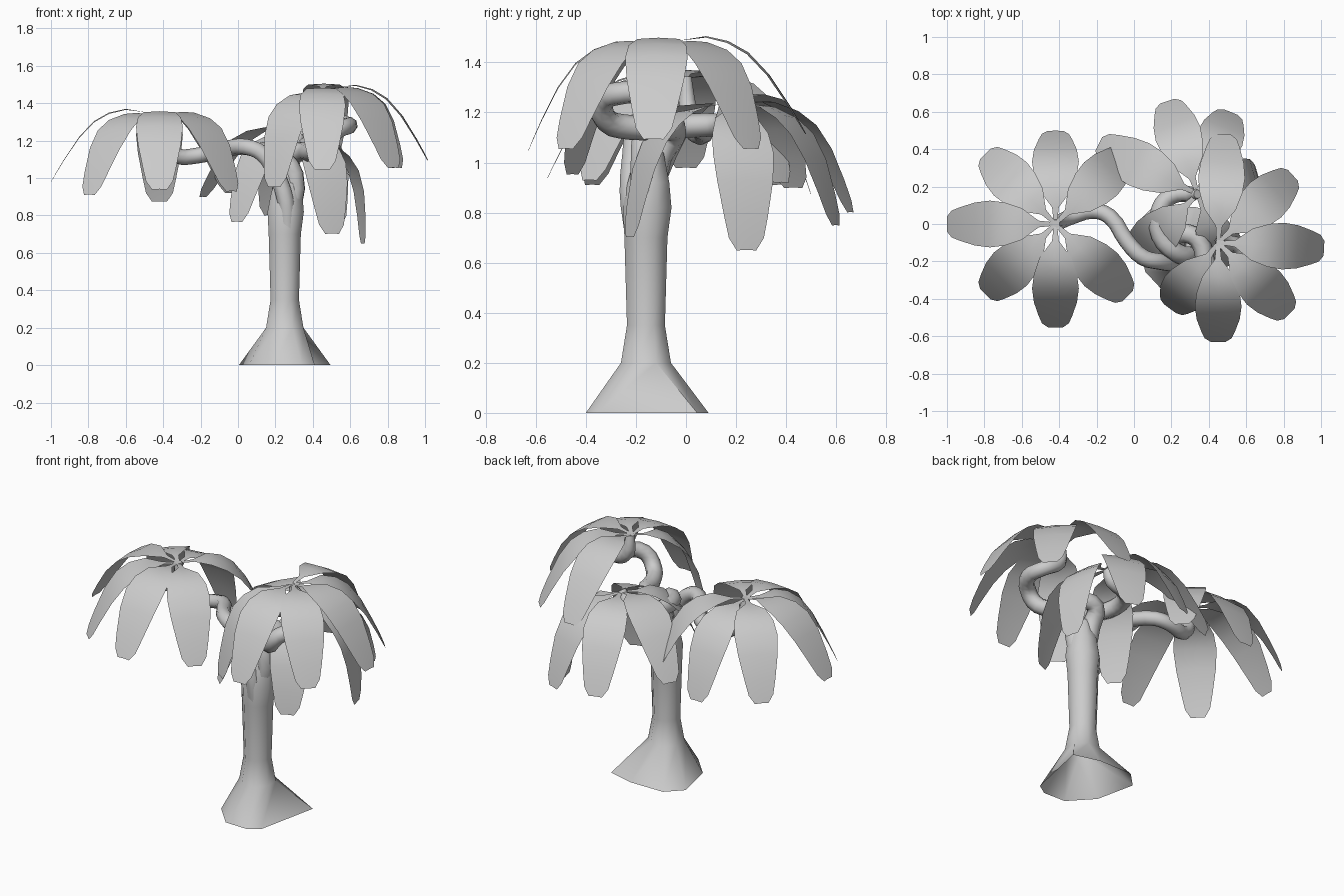
import bpy, bmesh, math
from mathutils import Matrix, Vector

if "Cube" in bpy.data.objects:
    bpy.data.objects.remove(bpy.data.objects["Cube"])


def finish(name, bm, angle=40):
    bmesh.ops.recalc_face_normals(bm, faces=bm.faces)
    me = bpy.data.meshes.new(name)
    bm.to_mesh(me)
    bm.free()
    ob = bpy.data.objects.new(name, me)
    bpy.context.collection.objects.link(ob)
    smooth(ob, angle)
    return ob


def smooth(ob, angle):
    bpy.ops.object.select_all(action='DESELECT')
    ob.select_set(True)
    bpy.context.view_layer.objects.active = ob
    bpy.ops.object.shade_smooth_by_angle(angle=math.radians(angle))


# Trunk: octagonal rings (x, y, z, radius) above an irregular flared foot, open below
def trunk():
    foot = [(.245, .2), (.08, .245), (-.15, .245), (-.245, .15),
            (-.19, -.1), (-.06, -.24), (.09, -.245), (.16, -.2)]
    rings = [(.25, -.16, .2, .108), (.25, -.16, .35, .082), (.25, -.16, .7, .093),
             (.255, -.155, .82, .105), (.26, -.15, .92, .09), (.27, -.145, 1.04, .06)]
    bm = bmesh.new()
    loops = [[bm.verts.new((.25 + x, -.155 + y, 0)) for x, y in foot]]
    for x, y, z, r in rings:
        loops.append([bm.verts.new((x + r * math.cos(math.tau * (i + .5) / 8),
                                    y + r * math.sin(math.tau * (i + .5) / 8), z))
                      for i in range(8)])
    for a, b in zip(loops, loops[1:]):
        for i in range(8):
            bm.faces.new((a[i], a[(i + 1) % 8], b[(i + 1) % 8], b[i]))
    bm.faces.new(loops[-1])
    finish("trunk", bm, 50)


# Branch: tapered tube along a smooth path
def branch(name, pts, r0, r1):
    cu = bpy.data.curves.new(name, 'CURVE')
    cu.dimensions = '3D'
    cu.bevel_depth = 1
    cu.bevel_resolution = 2
    cu.resolution_u = 3
    cu.use_fill_caps = True
    sp = cu.splines.new('BEZIER')
    sp.bezier_points.add(len(pts) - 1)
    last = len(pts) - 1
    for i, (bp, p) in enumerate(zip(sp.bezier_points, pts)):
        bp.co = p
        bp.handle_left_type = bp.handle_right_type = 'AUTO'
        bp.radius = .024 if i == last else r0 + (r1 - r0) * i / last
    ob = bpy.data.objects.new(name, cu)
    bpy.context.collection.objects.link(ob)
    bpy.ops.object.select_all(action='DESELECT')
    ob.select_set(True)
    bpy.context.view_layer.objects.active = ob
    bpy.ops.object.convert(target='MESH')
    smooth(bpy.context.object, 50)


# Leaf profile: (distance out, height, half width)
LEAF = [(.015, -.01, .01), (.09, .005, .018), (.18, .02, .085), (.27, 0, .115),
        (.35, -.045, .125), (.43, -.13, .115), (.51, -.25, .09), (.555, -.325, .072),
        (.58, -.37, .04)]


# Crown: leaves given as {direction: downward pitch} in degrees
def crown(name, centre, leaves):
    bm = bmesh.new()
    for a, pitch in leaves.items():
        m = (Matrix.Translation(centre) @ Matrix.Rotation(math.radians(a), 4, 'Z')
             @ Matrix.Rotation(math.radians(pitch), 4, 'Y'))
        rows = [[bm.verts.new(m @ Vector((r, s * w, z - .06 * w * abs(s))))
                 for s in (-1, 0, 1)] for r, z, w in LEAF]
        for p, q in zip(rows, rows[1:]):
            for i in (0, 1):
                bm.faces.new((p[i], q[i], q[i + 1], p[i + 1]))
    finish(name, bm, 60)


trunk()

branch("left_branch", [(.265, -.2, .72), (.255, -.22, .88), (.2, -.21, 1.03), (.13, -.2, 1.13),
                       (.05, -.18, 1.165), (-.04, -.09, 1.16), (-.13, .04, 1.14),
                       (-.22, .07, 1.12), (-.33, .04, 1.12), (-.4, .01, 1.2),
                       (-.42, 0, 1.34)], .048, .04)
branch("right_branch", [(.26, -.13, .8), (.23, -.11, 1.02), (.25, -.05, 1.12), (.34, -.08, 1.14),
                        (.39, -.22, 1.14), (.45, -.32, 1.17), (.52, -.33, 1.25),
                        (.59, -.24, 1.28), (.57, -.13, 1.29), (.48, -.1, 1.35),
                        (.46, -.1, 1.47)], .055, .042)
branch("back_branch", [(.28, -.16, .8), (.3, -.17, 1.02), (.22, -.15, 1.12), (.14, -.06, 1.14),
                       (.14, .08, 1.15), (.2, .15, 1.15), (.3, .16, 1.18),
                       (.34, .16, 1.25)], .055, .042)

crown("left_leaves", (-.42, 0, 1.35),
      {45: 6, 90: 11, 135: 7, 180: 0, 225: 7, 270: 4, 315: 5})
crown("right_leaves", (.45, -.1, 1.485),
      {-126: 18, -90: 7, -45: 6, -3: 2, 42: 6, 87: 0})
crown("back_leaves", (.34, .16, 1.25),
      {153: -2, 108: 8, 68: 14, 14: 28, -67: 20, -135: 12})
